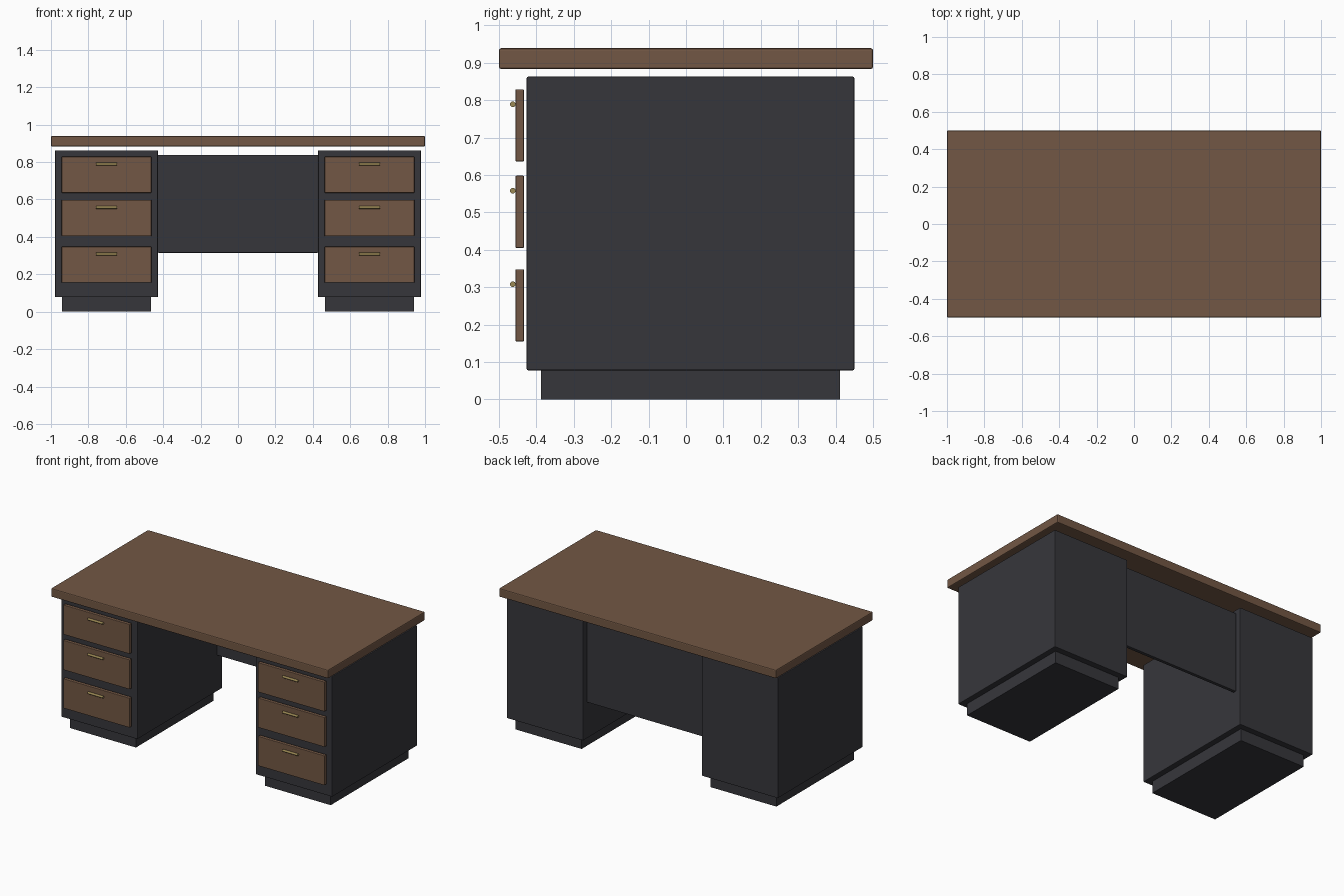
import bpy
import math

if "Cube" in bpy.data.objects:
    bpy.data.objects.remove(bpy.data.objects["Cube"])


def material(name, rgb):
    m = bpy.data.materials.new(name)
    m.diffuse_color = (*rgb, 1)
    m.use_nodes = True
    m.node_tree.nodes["Principled BSDF"].inputs["Base Color"].default_value = m.diffuse_color
    return m


WOOD = material("brown wood", (0.17, 0.096, 0.058))
DARK = material("charcoal", (0.037, 0.037, 0.044))
BRASS = material("brass", (0.33, 0.25, 0.09))


def box(name, x, y, z, mat, bevel=0.0):
    """Box from (min, max) ranges, with optional rounded edges."""
    bpy.ops.mesh.primitive_cube_add(size=1, location=[sum(r) / 2 for r in (x, y, z)])
    ob = bpy.context.object
    ob.name = name
    ob.scale = [r[1] - r[0] for r in (x, y, z)]
    bpy.ops.object.transform_apply(location=False, rotation=False, scale=True)
    ob.data.materials.append(mat)
    if bevel:
        mod = ob.modifiers.new("Bevel", 'BEVEL')
        mod.width = bevel
        mod.segments = 2
    return ob


# Desk top
box("desk_top", (-1, 1), (-0.5, 0.5), (0.883, 0.939), WOOD, 0.006)

# Modesty panel between the pedestals
box("modesty_panel", (-0.428, 0.428), (0.391, 0.413), (0.315, 0.839), DARK, 0.003)

for side, cx in (("left", -0.703), ("right", 0.703)):
    # Pedestal and recessed plinth
    box(side + "_pedestal", (cx - 0.275, cx + 0.275), (-0.426, 0.45), (0.078, 0.863), DARK, 0.004)
    box(side + "_plinth", (cx - 0.238, cx + 0.238), (-0.388, 0.412), (0, 0.079), DARK)

    for i, top in enumerate((0.829, 0.598, 0.348)):
        # Drawer front
        box(f"{side}_drawer_{i + 1}", (cx - 0.24, cx + 0.24), (-0.456, -0.433),
            (top - 0.193, top), WOOD, 0.003)
        # Bar handle
        bpy.ops.mesh.primitive_cylinder_add(
            vertices=16, radius=0.0075, depth=0.11,
            location=(cx, -0.463, top - 0.04), rotation=(0, math.pi / 2, 0))
        handle = bpy.context.object
        handle.name = f"{side}_handle_{i + 1}"
        handle.data.materials.append(BRASS)
        bpy.ops.object.shade_smooth_by_angle(angle=math.radians(35))
